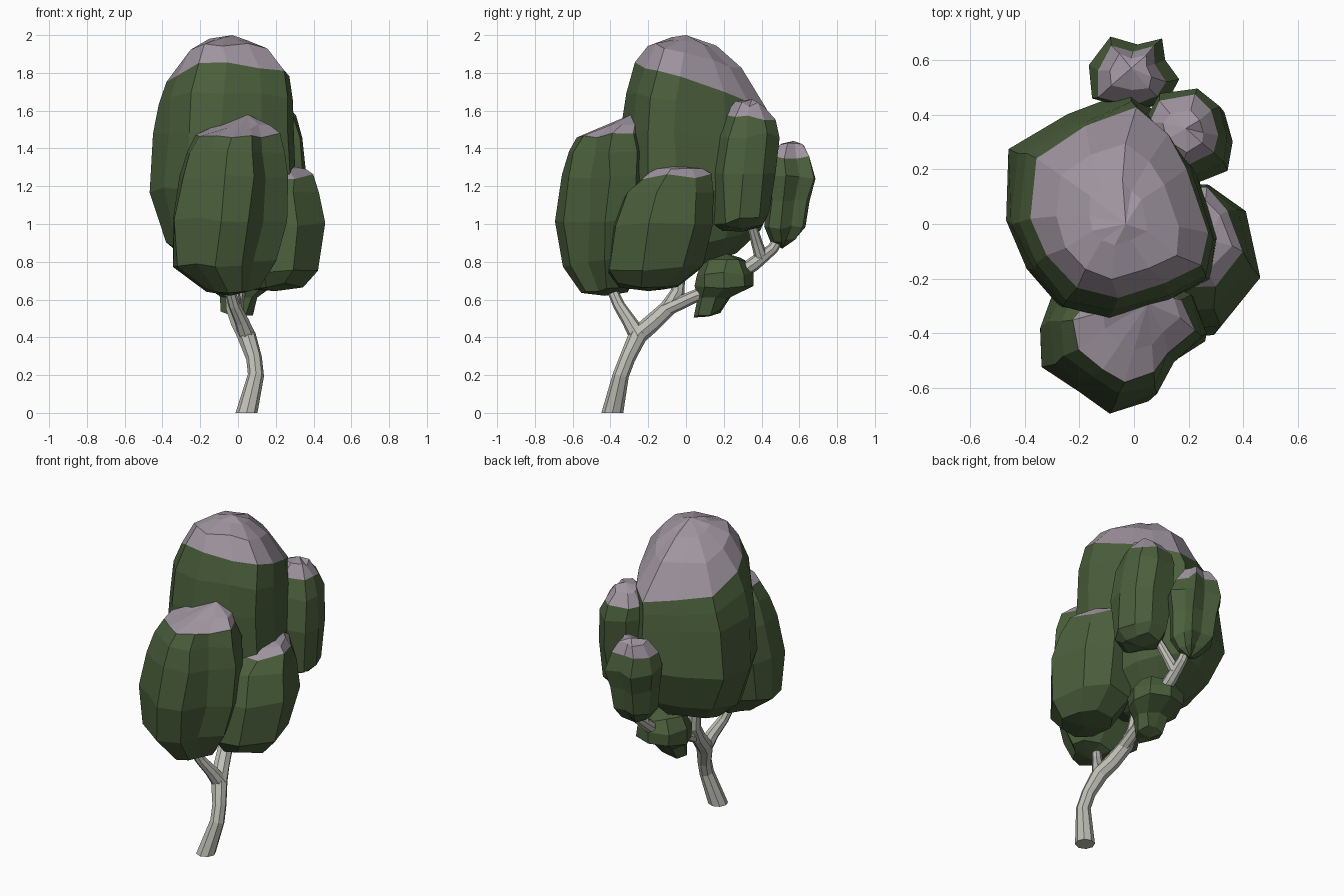
import bpy, bmesh, math, random
from mathutils import Vector


def material(name, rgb):
    m = bpy.data.materials.new(name)
    m.diffuse_color = (*rgb, 1)
    return m


LEAF = material("leaf_green", (0.07, 0.115, 0.045))
CAP = material("pale_cap", (0.35, 0.30, 0.35))
BARK = material("bark", (0.52, 0.52, 0.47))


def finish(name, bm, mats):
    bmesh.ops.recalc_face_normals(bm, faces=bm.faces[:])
    me = bpy.data.meshes.new(name)
    bm.to_mesh(me)
    bm.free()
    for m in mats:
        me.materials.append(m)
    ob = bpy.data.objects.new(name, me)
    bpy.context.collection.objects.link(ob)
    return ob


def clump(name, outline, rings, bottom, top, cap, seed, jit=0.01):
    """Faceted foliage: outline (plan) lofted through rings of
    (z, scale, dx, dy, tilt_x, tilt_y); faces above ring `cap` are pale."""
    rnd = random.Random(seed)
    n = len(outline)
    cx = (min(p[0] for p in outline) + max(p[0] for p in outline)) / 2
    cy = (min(p[1] for p in outline) + max(p[1] for p in outline)) / 2
    bm = bmesh.new()
    loops = []
    for z, s, dx, dy, tx, ty in rings:
        loop = []
        for px, py in outline:
            ox, oy = (px - cx) * s, (py - cy) * s
            j = [rnd.uniform(-jit, jit) for _ in range(3)]
            loop.append(bm.verts.new((cx + ox + dx + j[0], cy + oy + dy + j[1],
                                      z + tx * ox + ty * oy + 1.5 * j[2])))
        loops.append(loop)
    b, t = bm.verts.new(bottom), bm.verts.new(top)
    for i in range(n):
        k = (i + 1) % n
        bm.faces.new((b, loops[0][k], loops[0][i]))
        for r in range(len(loops) - 1):
            f = bm.faces.new((loops[r][i], loops[r][k], loops[r + 1][k], loops[r + 1][i]))
            f.material_index = int(cap is not None and r >= cap)
        f = bm.faces.new((loops[-1][i], loops[-1][k], t))
        f.material_index = int(cap is not None)
    return finish(name, bm, (LEAF, CAP))


def limb(name, path, sides=8):
    """Tapered tube through (x, y, z, radius) points."""
    bm = bmesh.new()
    pts = [Vector(p[:3]) for p in path]
    loops = []
    for i, p in enumerate(pts):
        d = (pts[min(i + 1, len(pts) - 1)] - pts[max(i - 1, 0)]).normalized()
        if i == 0 and p.z == 0:
            d = Vector((0, 0, 1))
        u = Vector((1, 0, 0))
        u = (u - d * u.dot(d)).normalized()
        v = d.cross(u)
        loops.append([bm.verts.new(p + path[i][3] * (u * math.cos(a) + v * math.sin(a)))
                      for a in (2 * math.pi * k / sides for k in range(sides))])
    for a, b in zip(loops, loops[1:]):
        for i in range(sides):
            k = (i + 1) % sides
            bm.faces.new((a[i], a[k], b[k], b[i]))
    bm.faces.new(loops[0])
    bm.faces.new(loops[-1])
    return finish(name, bm, (BARK,))


# Trunk and branches
limb("trunk", [(0.045, -0.39, 0, 0.058), (0.095, -0.345, 0.2, 0.043), (0.085, -0.31, 0.29, 0.042),
               (0.045, -0.255, 0.41, 0.05), (0.01, -0.18, 0.475, 0.048), (-0.02, -0.095, 0.555, 0.044),
               (-0.03, -0.045, 0.64, 0.037), (-0.05, -0.03, 0.8, 0.03), (-0.06, 0, 1.1, 0.025)])
limb("front_branch", [(0.05, -0.25, 0.4, 0.048), (0.02, -0.3, 0.485, 0.038), (-0.02, -0.355, 0.57, 0.031),
                      (-0.05, -0.4, 0.67, 0.028), (-0.05, -0.42, 0.9, 0.02)])
limb("rear_branch", [(-0.01, -0.12, 0.54, 0.038), (0, 0.03, 0.61, 0.034), (0.02, 0.2, 0.68, 0.034),
                     (0.02, 0.36, 0.79, 0.038), (0.02, 0.46, 0.87, 0.03), (0.01, 0.54, 1.0, 0.02)])
limb("rear_twig", [(0.02, 0.4, 0.82, 0.036), (0.05, 0.375, 0.9, 0.03), (0.12, 0.33, 1.06, 0.022)])

# Large main crown, its cap sloping down to the back
clump("main_crown",
      [(0.31, -0.05), (0.22, 0.24), (0.12, 0.37), (-0.02, 0.49), (-0.24, 0.41), (-0.45, 0.28),
       (-0.47, 0.02), (-0.40, -0.16), (-0.28, -0.30), (-0.1, -0.35), (0.13, -0.28), (0.28, -0.2)],
      [(0.80, 0.45, 0, 0, 0, 0.25), (0.90, 0.78, 0, 0, 0, 0.2), (1.18, 1.0, 0, 0, 0, 0),
       (1.47, 0.95, 0.01, -0.015, 0, -0.05), (1.62, 0.91, 0.02, -0.01, 0, -0.2),
       (1.735, 0.83, 0.03, 0, 0, -0.34), (1.885, 0.58, 0.02, -0.02, 0, -0.28),
       (1.965, 0.28, 0.02, -0.03, 0, -0.15)],
      (-0.07, 0.03, 0.76), (-0.03, 0.0, 2.0), 5, 3)

# Front crown
clump("front_crown",
      [(0.28, -0.42), (0.22, -0.26), (0.05, -0.17), (-0.15, -0.18), (-0.28, -0.26), (-0.34, -0.37),
       (-0.32, -0.52), (-0.2, -0.61), (-0.08, -0.69), (0.07, -0.64), (0.14, -0.52)],
      [(0.65, 0.45, 0, 0, 0, 0), (0.79, 0.85, -0.04, -0.01, 0.05, 0), (1.02, 1.0, -0.01, 0, 0, 0),
       (1.25, 0.95, 0.01, 0.01, 0, 0), (1.38, 0.84, 0.02, 0.02, 0, 0.0),
       (1.465, 0.70, 0.03, 0.03, 0.03, 0.02), (1.525, 0.45, 0.06, 0.08, 0.05, 0.1)],
      (-0.04, -0.43, 0.62), (0.05, -0.29, 1.58), 5, 5)

# Right crown, leaning back towards its top
clump("right_crown",
      [(0.47, -0.19), (0.40, 0.05), (0.28, 0.16), (0.1, 0.15), (0.02, 0), (0.03, -0.22), (0.14, -0.38),
       (0.31, -0.37)],
      [(0.67, 0.6, -0.03, -0.09, 0.04, 0), (0.76, 0.92, -0.02, -0.05, 0, 0.05), (1.0, 1.0, 0, -0.01, 0, 0),
       (1.16, 0.87, -0.01, 0.03, 0, 0), (1.255, 0.68, 0.0, 0.06, -0.03, 0.02),
       (1.295, 0.5, 0.0, 0.07, -0.03, 0)],
      (0.2, -0.2, 0.645), (0.27, -0.06, 1.31), 4, 8)

# Back right crown
clump("back_right_crown",
      [(0.37, 0.3), (0.33, 0.41), (0.24, 0.48), (0.1, 0.46), (0.04, 0.36), (0.08, 0.22), (0.2, 0.14),
       (0.34, 0.2)],
      [(0.98, 0.6, 0, -0.01, 0, 0.1), (1.03, 0.88, 0, -0.01, 0, 0.15), (1.27, 1.0, 0, 0, 0, 0),
       (1.47, 0.92, -0.01, 0.02, 0, 0), (1.565, 0.8, -0.02, 0.03, 0, -0.03),
       (1.635, 0.45, -0.02, 0.03, 0, -0.05)],
      (0.2, 0.3, 0.96), (0.19, 0.35, 1.66), 4, 4)

# Back crown
clump("back_crown",
      [(0.16, 0.53), (0.11, 0.6), (0.1, 0.68), (0.01, 0.66), (-0.09, 0.69), (-0.16, 0.58), (-0.15, 0.46),
       (0, 0.42), (0.12, 0.45)],
      [(0.91, 0.5, 0, -0.04, 0, 0.2), (0.98, 0.78, 0, -0.03, 0, 0), (1.12, 0.86, 0, -0.015, 0, 0),
       (1.25, 1.0, 0, 0, 0, 0), (1.35, 0.8, -0.01, -0.01, 0, 0), (1.42, 0.5, -0.01, 0, 0, 0.05)],
      (0, 0.51, 0.87), (-0.01, 0.57, 1.44), 4, 6, 0.007)

# Small low clump, without a pale cap
clump("low_clump",
      [(0.17, 0.2), (0.13, 0.31), (0.02, 0.35), (-0.1, 0.32), (-0.15, 0.2), (-0.1, 0.09), (0.02, 0.05),
       (0.13, 0.09)],
      [(0.53, 0.5, -0.02, -0.08, 0, 0.15), (0.61, 0.65, -0.01, -0.05, 0, 0.1), (0.66, 1.0, 0, 0, 0, 0),
       (0.74, 1.0, 0, 0, 0, 0), (0.815, 0.72, 0, 0.01, 0, 0)],
      (-0.02, 0.12, 0.51), (0.01, 0.21, 0.845), None, 2)
